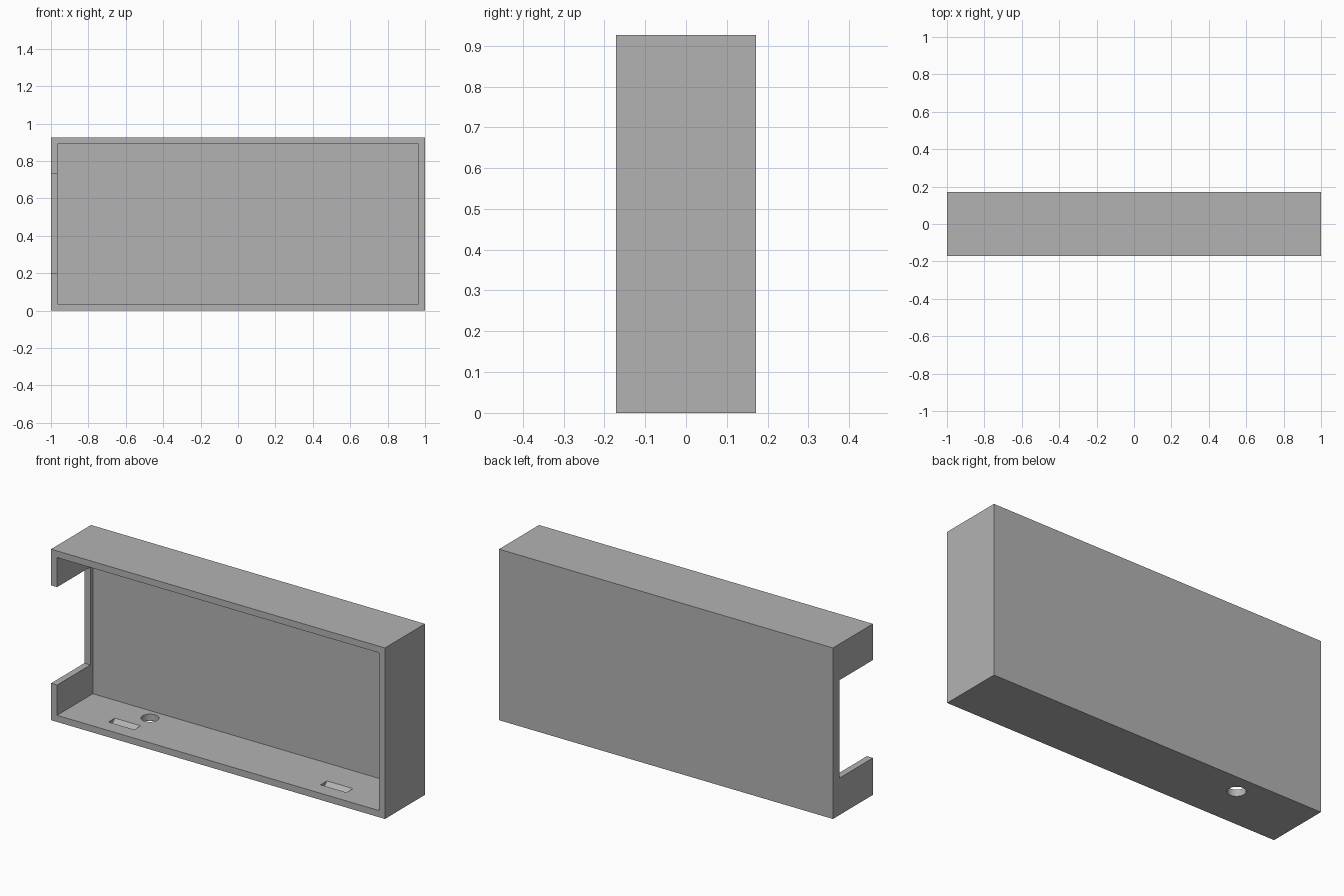
import bpy
import bmesh
from mathutils import Matrix, Vector

if "Cube" in bpy.data.objects:
    bpy.data.objects.remove(bpy.data.objects["Cube"], do_unlink=True)

LENGTH, DEPTH, HEIGHT, WALL = 2.0, 0.342, 0.926, 0.036
FRONT, BACK = -DEPTH / 2, DEPTH / 2

grey = bpy.data.materials.new("plain grey")
grey.use_nodes = True
colour = (0.45, 0.45, 0.45, 1)
grey.diffuse_color = colour
grey.node_tree.nodes["Principled BSDF"].inputs["Base Color"].default_value = colour


def finish(name, bm):
    bmesh.ops.recalc_face_normals(bm, faces=bm.faces)
    mesh = bpy.data.meshes.new(name)
    bm.to_mesh(mesh)
    bm.free()
    mesh.materials.append(grey)
    obj = bpy.data.objects.new(name, mesh)
    bpy.context.collection.objects.link(obj)
    return obj


def box(name, low, high):
    low, high = Vector(low), Vector(high)
    bm = bmesh.new()
    bmesh.ops.create_cube(bm, size=1)
    bmesh.ops.scale(bm, vec=high - low, verts=bm.verts)
    bmesh.ops.translate(bm, vec=(low + high) / 2, verts=bm.verts)
    return finish(name, bm)


def prism(name, x0, x1, profile):
    # y-z profile extruded along x
    bm = bmesh.new()
    face = bm.faces.new([bm.verts.new((x0, y, z)) for y, z in profile])
    made = bmesh.ops.extrude_face_region(bm, geom=[face])["geom"]
    verts = [v for v in made if isinstance(v, bmesh.types.BMVert)]
    bmesh.ops.translate(bm, vec=(x1 - x0, 0, 0), verts=verts)
    return finish(name, bm)


def cut(target, cutter):
    cutter.hide_render = True
    mod = target.modifiers.new(cutter.name, "BOOLEAN")
    mod.operation, mod.solver, mod.object = "DIFFERENCE", "EXACT", cutter
    bpy.context.view_layer.objects.active = target
    bpy.ops.object.modifier_apply(modifier=mod.name)
    bpy.data.objects.remove(cutter, do_unlink=True)


# Outer case, hollowed from the open front
case = box("case", (-LENGTH / 2, FRONT, 0), (LENGTH / 2, BACK, HEIGHT))
cut(case, box("cavity", (-LENGTH / 2 + WALL, FRONT - 0.1, WALL),
              (LENGTH / 2 - WALL, BACK - WALL, HEIGHT - WALL)))

# Opening in the end wall
cut(case, box("end_notch", (-1.1, FRONT - 0.1, 0.2), (-0.95, 0.113, 0.73)))

# Cable hole through the floor
bm = bmesh.new()
bmesh.ops.create_cone(bm, cap_ends=True, segments=32, radius1=0.045, radius2=0.045,
                      depth=0.15, matrix=Matrix.Translation((-0.573, 0.065, 0)))
cut(case, finish("cable_hole", bm))

# Snap grooves in the floor and the ceiling
for x0 in (-0.713, 0.558):
    for surface, sign in ((WALL, 1), (HEIGHT - WALL, -1)):
        profile = [(-0.09, surface + sign * 0.005), (-0.09, surface),
                   (-0.0625, surface - sign * 0.026),
                   (-0.035, surface), (-0.035, surface + sign * 0.005)]
        cut(case, prism("snap_groove", x0, x0 + 0.155, profile))

# Flat walls with a smooth hole
bpy.ops.object.select_all(action="DESELECT")
case.select_set(True)
bpy.context.view_layer.objects.active = case
bpy.ops.object.shade_smooth_by_angle(angle=0.5)
